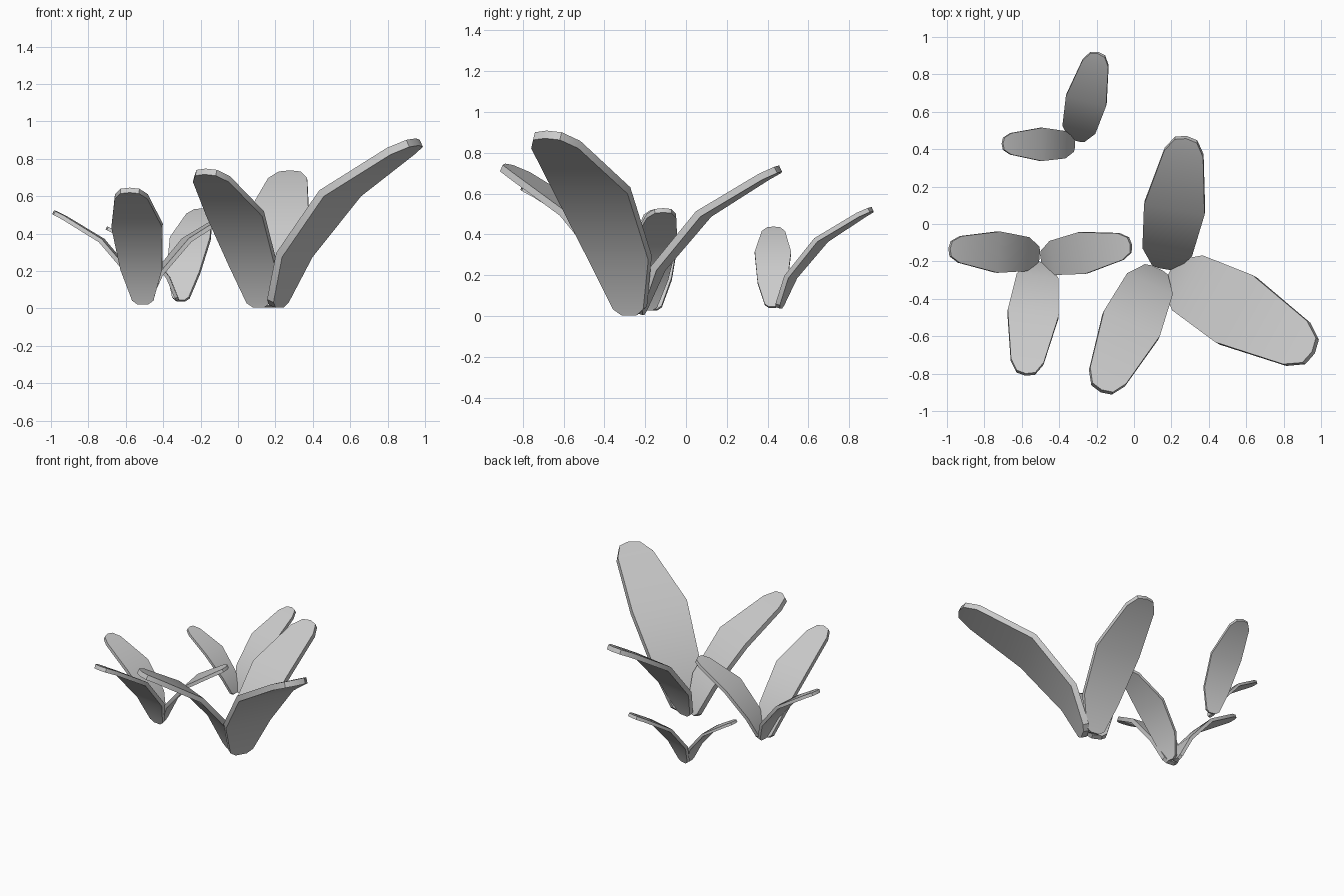
import bpy
from math import radians

if "Cube" in bpy.data.objects:
    bpy.data.objects.remove(bpy.data.objects["Cube"])

# Leaf template: (outward distance, height, half width) for each cross row
ROWS = [(0.0, 0.0, 0.042), (0.01, 0.03, 0.085), (0.11, 0.275, 0.168),
        (0.39, 0.605, 0.205), (0.76, 0.83, 0.132), (0.845, 0.872, 0.075)]
TIP = (0.862, 0, 0.88)

# Leaves: name, base position, direction in degrees, length scale, width scale
LEAVES = [
    ("large_leaf_right", (0.205, -0.27, 0.01), -29, 1.0, 1.0),
    ("large_leaf_front", (0.117, -0.25, 0.01), -114.5, 0.82, 0.80),
    ("large_leaf_back", (0.165, -0.225, 0.01), 80.5, 0.81, 0.80),
    ("medium_leaf_left", (-0.515, -0.165, 0.03), 176, 0.55, 0.54),
    ("medium_leaf_right", (-0.487, -0.19, 0.03), 9.5, 0.555, 0.55),
    ("medium_leaf_front", (-0.507, -0.215, 0.025), -97, 0.69, 0.67),
    ("small_leaf_left", (-0.325, 0.423, 0.043), 179, 0.44, 0.435),
    ("small_leaf_back", (-0.307, 0.455, 0.04), 76, 0.55, 0.54),
]


def make_leaf(name, base, angle, length, width):
    # bent strip that widens, then narrows to a blunt tip
    verts = []
    for s, z, w in ROWS:
        verts += [(s, -w, z), (s, w, z)]
    verts.append(TIP)
    n = len(verts) - 1
    faces = [(i, i + 1, i + 3, i + 2) for i in range(0, n - 2, 2)]
    faces.append((n - 2, n - 1, n))
    faces = [f[::-1] for f in faces]
    mesh = bpy.data.meshes.new(name)
    mesh.from_pydata([(x * length, y * width, z * length) for x, y, z in verts], [], faces)
    leaf = bpy.data.objects.new(name, mesh)
    bpy.context.collection.objects.link(leaf)
    leaf.location = base
    leaf.rotation_euler.z = radians(angle)

    # leaf thickness
    solid = leaf.modifiers.new("thickness", 'SOLIDIFY')
    solid.thickness = 0.042 * length
    solid.offset = 0
    solid.use_even_offset = True
    bpy.ops.object.select_all(action='DESELECT')
    leaf.select_set(True)
    bpy.context.view_layer.objects.active = leaf
    bpy.ops.object.modifier_apply(modifier=solid.name)
    bpy.ops.object.shade_smooth_by_angle(angle=radians(30))


for leaf in LEAVES:
    make_leaf(*leaf)
